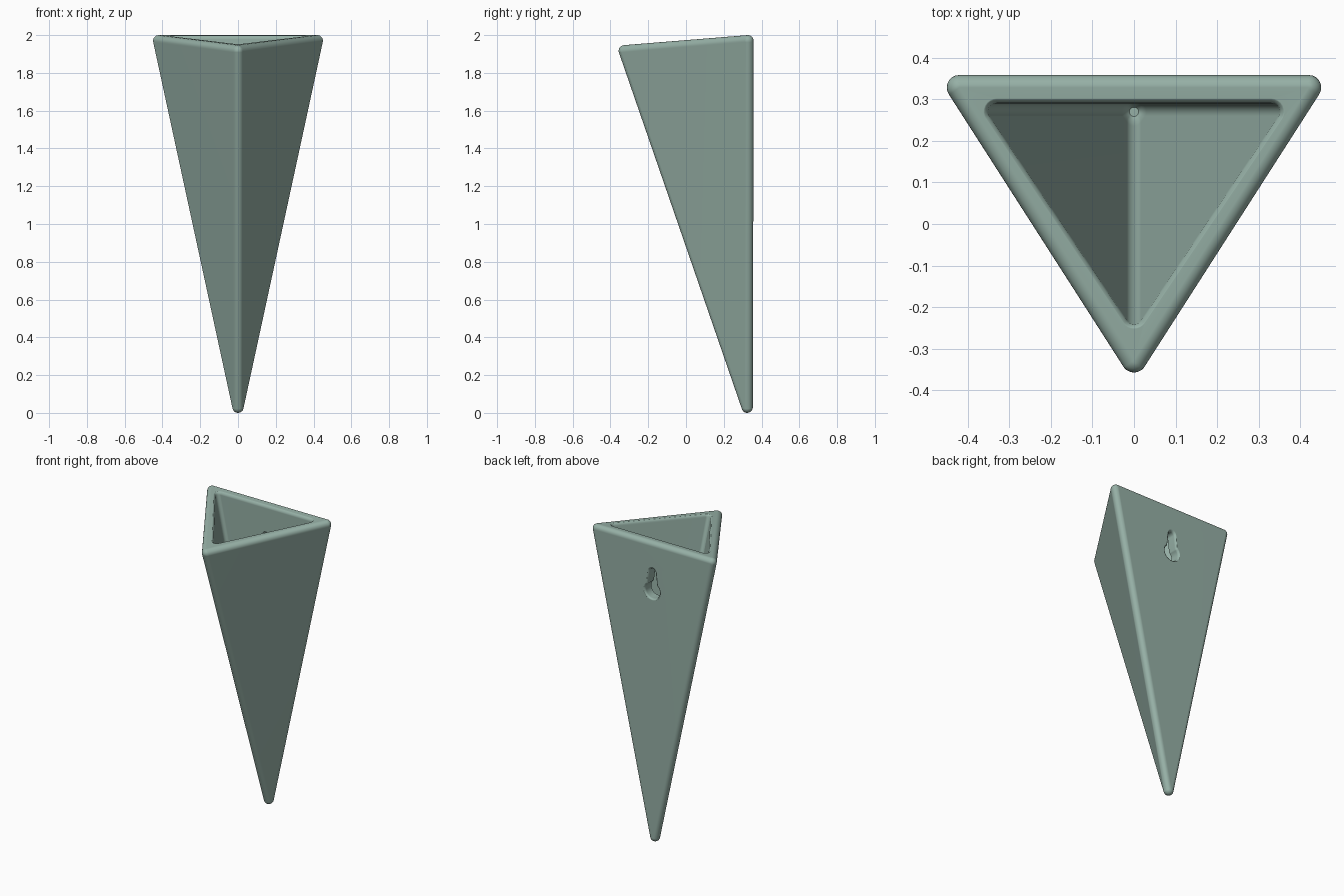
import bpy, bmesh, math
from mathutils import Vector

if "Cube" in bpy.data.objects:
    bpy.data.objects.remove(bpy.data.objects["Cube"])

green = bpy.data.materials.new("sage_green")
green.diffuse_color = (0.305, 0.434, 0.381, 1)
green.use_nodes = True
green.node_tree.nodes["Principled BSDF"].inputs["Base Color"].default_value = green.diffuse_color


def to_object(name, bm):
    bmesh.ops.recalc_face_normals(bm, faces=bm.faces)
    mesh = bpy.data.meshes.new(name)
    bm.to_mesh(mesh)
    bm.free()
    ob = bpy.data.objects.new(name, mesh)
    ob.data.materials.append(green)
    bpy.context.collection.objects.link(ob)
    return ob


def loft(name, rings):
    """Closed solid through a list of equal-length point rings."""
    bm = bmesh.new()
    loops = [[bm.verts.new(p) for p in ring] for ring in rings]
    n = len(loops[0])
    for a, b in zip(loops, loops[1:]):
        for i in range(n):
            j = (i + 1) % n
            bm.faces.new((a[i], a[j], b[j], b[i]))
    bm.faces.new(loops[0])
    bm.faces.new(loops[-1])
    return to_object(name, bm)


# planter body: rounded pyramid, the hull of four small balls
R = 0.03
bm = bmesh.new()
for c in [(-0.42, 0.328, 1.97), (0.42, 0.328, 1.97), (0, -0.327, 1.917), (0, 0.324, R)]:
    ball = bmesh.ops.create_icosphere(bm, subdivisions=3, radius=R)
    bmesh.ops.translate(bm, verts=ball["verts"], vec=c)
hull = bmesh.ops.convex_hull(bm, input=bm.verts[:])
inner = {g for g in hull["geom_interior"] + hull["geom_unused"]
         if isinstance(g, bmesh.types.BMVert)}
bmesh.ops.delete(bm, geom=list(inner), context="VERTS")
body = to_object("planter_body", bm)

# cavity: tapering rounded triangles that flare at the rim
TILT = 0.053 / 0.655
APEX = Vector((0, 0.27, 0.42))
# (corner, arc start in degrees, arc sweep)
CORNERS = [(Vector((0.33, 0.27, 1.995)), -34, 124),
           (Vector((-0.33, 0.27, 1.995)), 90, 124),
           (Vector((0, -0.22, 1.995 - 0.49 * TILT)), 214, 112)]


def cavity_ring(t, r, lift=0):
    pts = []
    for corner, start, sweep in CORNERS:
        c = APEX.lerp(corner, t)
        for k in range(9):
            a = math.radians(start + sweep * k / 8)
            dy = r * math.sin(a)
            pts.append((c.x + r * math.cos(a), c.y + dy, c.z + dy * TILT * t + lift))
    return pts


rings = [cavity_ring(0.004, 0.010), cavity_ring(0.012, 0.018), cavity_ring(0.03, 0.02)]
F = 0.022
for k in range(6):
    a = math.radians(90 * k / 5)
    rings.append(cavity_ring(1, 0.02 + F * (1 - math.cos(a)), F * (math.sin(a) - 1) + 0.003))
rings.append(cavity_ring(1, 0.02 + F, 0.1))
cavity = loft("cavity_cutter", rings)


# keyhole: round below, narrow slot above, flared on the outside
def keyhole_ring(y, d):
    pts = []
    for z, r, start, end, n in [(1.675, 0.052, -230, 50, 24), (1.80, 0.022, 0, 180, 12)]:
        for k in range(n + 1):
            a = math.radians(start + (end - start) * k / n)
            pts.append(((r + d) * math.cos(a), y, z + (r + d) * math.sin(a)))
    return pts


G = 0.016
rings = [keyhole_ring(0.2, 0)]
for k in range(5):
    a = math.radians(90 * k / 4)
    rings.append(keyhole_ring(0.3585 - G + G * math.sin(a), G * (1 - math.cos(a))))
rings.append(keyhole_ring(0.4, G))
keyhole = loft("keyhole_cutter", rings)

# cut both, then smooth
bpy.context.view_layer.objects.active = body
body.select_set(True)
for cutter in (cavity, keyhole):
    m = body.modifiers.new("cut", "BOOLEAN")
    m.operation, m.object, m.solver = "DIFFERENCE", cutter, "EXACT"
    bpy.ops.object.modifier_apply(modifier=m.name)
    bpy.data.objects.remove(cutter)
bpy.ops.object.shade_smooth_by_angle(angle=math.radians(40))
m = body.modifiers.new("normals", "WEIGHTED_NORMAL")
m.keep_sharp = True
